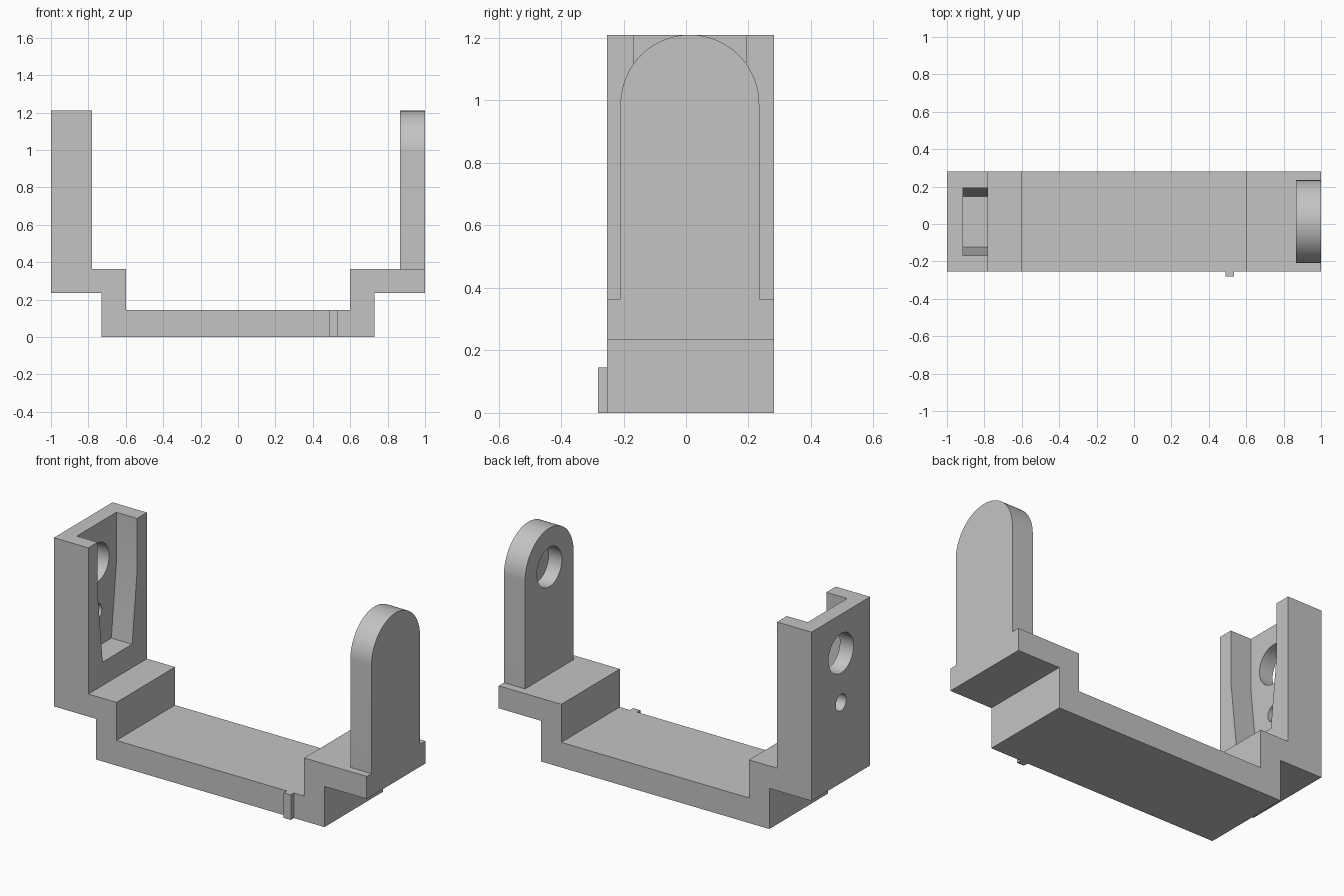
import bpy, bmesh, math
from mathutils import Vector

if "Cube" in bpy.data.objects:
    bpy.data.objects.remove(bpy.data.objects["Cube"], do_unlink=True)

grey = bpy.data.materials.new("plain grey")
grey.use_nodes = True
COLOR = (0.55, 0.55, 0.55, 1)
grey.diffuse_color = COLOR
grey.node_tree.nodes["Principled BSDF"].inputs["Base Color"].default_value = COLOR

MID_Y = 0.0125
FRONT, BACK = -0.253, 0.282
HOLE_Z = 0.985


def prism(name, points, axis, start, end):
    """Extrude a 2D outline: (x, z) along y, or (y, z) along x."""
    bm = bmesh.new()
    if axis == "y":
        verts = [bm.verts.new((a, start, b)) for a, b in points]
        step = Vector((0, end - start, 0))
    else:
        verts = [bm.verts.new((start, a, b)) for a, b in points]
        step = Vector((end - start, 0, 0))
    face = bm.faces.new(verts)
    new = bmesh.ops.extrude_face_region(bm, geom=[face])["geom"]
    bmesh.ops.translate(bm, vec=step, verts=[v for v in new if isinstance(v, bmesh.types.BMVert)])
    bmesh.ops.recalc_face_normals(bm, faces=bm.faces)
    mesh = bpy.data.meshes.new(name)
    bm.to_mesh(mesh)
    bm.free()
    mesh.materials.append(grey)
    obj = bpy.data.objects.new(name, mesh)
    bpy.context.collection.objects.link(obj)
    return obj


def arc(y, z, radius, sweep, steps):
    return [(y + radius * math.cos(sweep * i / steps), z + radius * math.sin(sweep * i / steps))
            for i in range(steps + 1)]


def hole(name, z, radius, start, end):
    return prism(name, arc(MID_Y, z, radius, math.tau, 48)[:-1], "x", start, end)


def cut(obj, cutters):
    for cutter in cutters:
        cutter.hide_render = True
        mod = obj.modifiers.new("cut", "BOOLEAN")
        mod.operation, mod.solver, mod.object = "DIFFERENCE", "EXACT", cutter
        bpy.context.view_layer.objects.active = obj
        bpy.ops.object.modifier_apply(modifier=mod.name)
        bpy.data.objects.remove(cutter, do_unlink=True)


def smooth(obj):
    bpy.ops.object.select_all(action="DESELECT")
    obj.select_set(True)
    bpy.context.view_layer.objects.active = obj
    bpy.ops.object.shade_smooth_by_angle(angle=math.radians(25))


# Stepped bracket with the tall post on one end
bracket = prism("stepped_bracket", [
    (-0.73, 0), (0.73, 0), (0.73, 0.235), (1, 0.235), (1, 0.365), (0.6, 0.365),
    (0.6, 0.145), (-0.6, 0.145), (-0.6, 0.365), (-0.78, 0.365), (-0.78, 1.21),
    (-1, 1.21), (-1, 0.235), (-0.73, 0.235)], "y", FRONT, BACK)

# Tapered slot in the post, open at the top, and two through holes
half = [(0.135, 0.5), (0.18, 0.91), (0.18, 1.3)]
slot = [(MID_Y + y, z) for y, z in half] + [(MID_Y - y, z) for y, z in reversed(half)]
cut(bracket, [
    prism("slot_cutter", slot, "x", -0.913, -0.7),
    hole("large_hole_cutter", HOLE_Z, 0.114, -1.1, -0.85),
    hole("small_hole_cutter", 0.70, 0.048, -1.1, -0.85)])
smooth(bracket)

# Round-topped ear with a blind hole on its inner face
outline = [(MID_Y - 0.222, 0.365), (MID_Y + 0.222, 0.365)] + arc(MID_Y, 0.988, 0.222, math.pi, 40)
ear = prism("round_ear", outline, "x", 0.865, 1)
cut(ear, [hole("blind_hole_cutter", HOLE_Z, 0.114, 0.8, 0.95)])
smooth(ear)

# Small locating tab on the front
prism("front_tab", [(0.49, 0), (0.535, 0), (0.535, 0.145), (0.49, 0.145)], "y", -0.282, FRONT)
